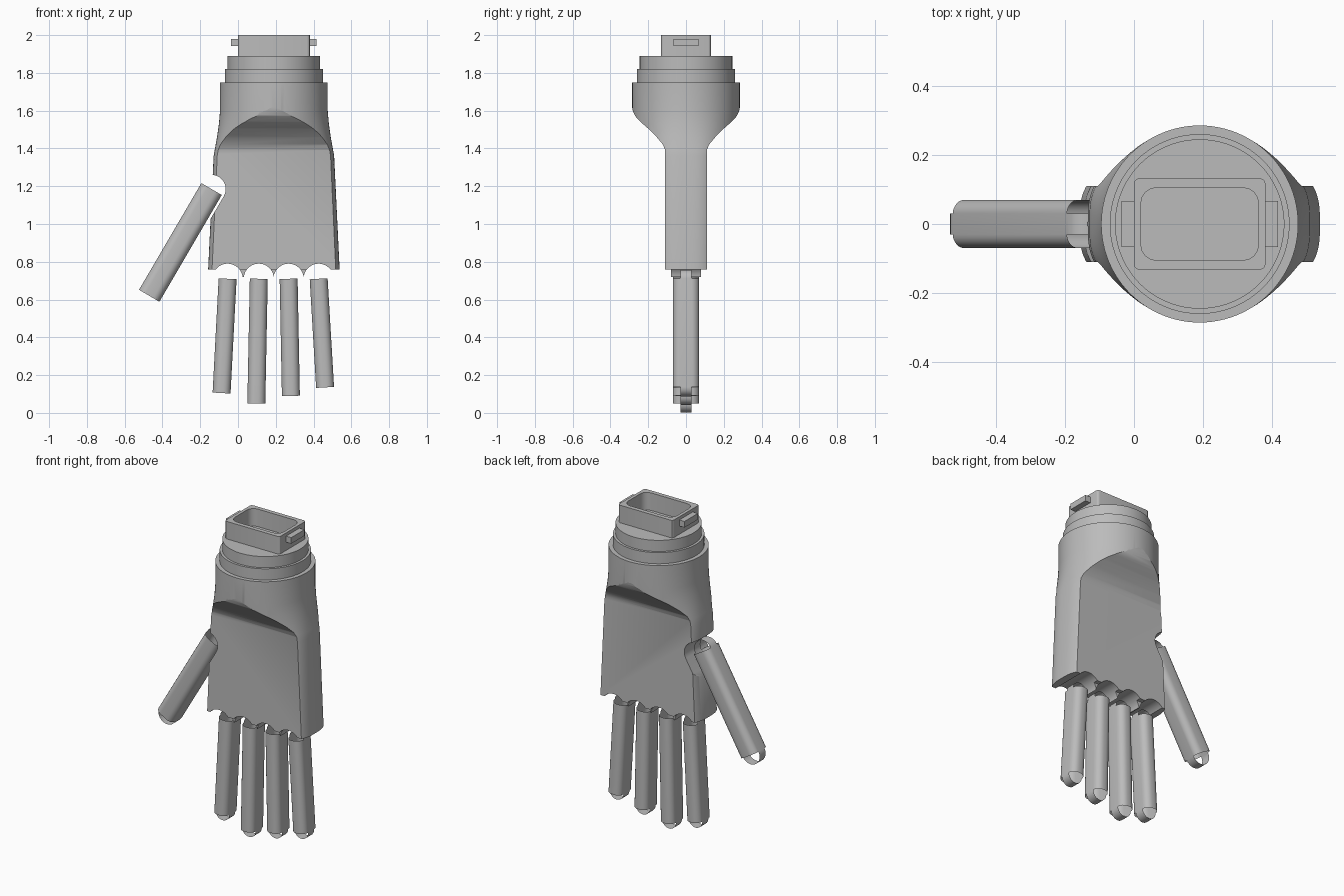
import bpy, bmesh, math
from mathutils import Vector

if "Cube" in bpy.data.objects:
    bpy.data.objects.remove(bpy.data.objects["Cube"], do_unlink=True)

CX = 0.19                      # axis of wrist and palm
GREY = (0.5, 0.5, 0.5, 1)
mat = bpy.data.materials.new("plain grey")
mat.use_nodes = True
mat.diffuse_color = GREY
mat.node_tree.nodes["Principled BSDF"].inputs["Base Color"].default_value = GREY


def make(name, bm, angle=35):
    """Turn a bmesh into a shaded object."""
    bmesh.ops.remove_doubles(bm, verts=bm.verts, dist=0.0001)
    bmesh.ops.recalc_face_normals(bm, faces=bm.faces)
    me = bpy.data.meshes.new(name)
    bm.to_mesh(me)
    bm.free()
    me.materials.append(mat)
    ob = bpy.data.objects.new(name, me)
    bpy.context.collection.objects.link(ob)
    smooth(ob, angle)
    return ob


def activate(ob):
    bpy.ops.object.select_all(action='DESELECT')
    ob.select_set(True)
    bpy.context.view_layer.objects.active = ob


def smooth(ob, angle=35):
    activate(ob)
    bpy.ops.object.shade_smooth_by_angle(angle=math.radians(angle))


def loft(bm, rings, caps=True):
    """Skin a list of closed point rings."""
    rows = [[bm.verts.new(p) for p in ring] for ring in rings]
    n = len(rows[0])
    for a, b in zip(rows, rows[1:]):
        for i in range(n):
            bm.faces.new((a[i], a[(i + 1) % n], b[(i + 1) % n], b[i]))
    if caps:
        bm.faces.new(rows[0])
        bm.faces.new(rows[-1])


def prism(name, outline, axis, lo, hi):
    """Extrude a 2D outline along the x, y or z axis."""
    def place(p, t):
        q = list(p)
        q.insert(axis, t)
        return q
    bm = bmesh.new()
    loft(bm, [[place(p, t) for p in outline] for t in (lo, hi)])
    return make(name, bm)


def box(name, x0, x1, y, z0, z1):
    return prism(name, [(x0, -y), (x1, -y), (x1, y), (x0, y)], 2, z0, z1)


def rounded(w, h, r, steps):
    """Outline of a rectangle with rounded corners."""
    pts = []
    for k, (sx, sy) in enumerate([(1, 1), (-1, 1), (-1, -1), (1, -1)]):
        for i in range(steps + 1):
            a = math.pi / 2 * (k + i / steps)
            pts.append((sx * (w - r) + r * math.cos(a), sy * (h - r) + r * math.sin(a)))
    return pts


def capsule(a, b, r, steps=20):
    """Outline of a slot from a to b in the x-z plane."""
    d = math.atan2(b[1] - a[1], b[0] - a[0])
    pts = []
    for c, start in ((b, d - math.pi / 2), (a, d + math.pi / 2)):
        for i in range(steps + 1):
            t = start + math.pi * i / steps
            pts.append((c[0] + r * math.cos(t), c[1] + r * math.sin(t)))
    return pts


def boolean(ob, cutter, op='DIFFERENCE'):
    activate(ob)
    m = ob.modifiers.new("cut", 'BOOLEAN')
    m.operation, m.object, m.solver = op, cutter, 'EXACT'
    bpy.ops.object.modifier_apply(modifier=m.name)


def oval(z, a, b, n, count=96):
    """Superellipse ring at height z."""
    pts = []
    for i in range(count):
        t = 2 * math.pi * i / count
        c, s = math.cos(t), math.sin(t)
        pts.append((CX + a * math.copysign(abs(c) ** (2 / n), c),
                    b * math.copysign(abs(s) ** (2 / n), s), z))
    return pts


# Palm and wrist shell: round cuff flowing into a wide hand
bm = bmesh.new()
loft(bm, [oval(*r) for r in [(0.76, 0.348, 0.2, 3), (1.36, 0.319, 0.2, 3),
                             (1.4, 0.312, 0.23, 2.6), (1.46, 0.301, 0.26, 2.25),
                             (1.53, 0.291, 0.28, 2.05), (1.6, 0.285, 0.285, 2),
                             (1.75, 0.285, 0.285, 2)]])
palm = make("palm", bm)

# Trim front and back flat, with a sweeping shoulder below the cuff
half = [(0.11, 0.5), (0.11, 1.39), (0.122, 1.42), (0.155, 1.46), (0.2, 1.505),
        (0.24, 1.54), (0.268, 1.57), (0.282, 1.6), (0.287, 1.63), (0.32, 2)]
trim = prism("trim", half + [(-y, z) for y, z in reversed(half)], 0, -1, 1)
boolean(palm, trim, 'INTERSECT')
web = box("knuckle_web", 0.0, 0.38, 0.08, 0.72, 0.82)
cutters = [trim]

# Finger paths: top and bottom centres in x-z, half width
fingers = {
    "first_finger": ((-0.055, 0.71), (-0.087, 0.105), 0.0475),
    "second_finger": ((0.11, 0.71), (0.097, 0.05), 0.0475),
    "third_finger": ((0.268, 0.71), (0.28, 0.09), 0.0475),
    "fourth_finger": ((0.427, 0.71), (0.461, 0.135), 0.0475),
    "thumb": ((-0.14, 1.185), (-0.47, 0.62), 0.0625),
}

for name, (top, end, w) in fingers.items():
    # Socket cut from the palm
    is_thumb = name == "thumb"
    slot = prism("socket", capsule(top, end, 0.075 if is_thumb else 0.08), 1, -0.3, 0.3)
    boolean(palm, slot)
    if not is_thumb:
        boolean(web, slot)
    cutters.append(slot)

    # Rounded sleeve along the path
    p, q = Vector((top[0], 0, top[1])), Vector((end[0], 0, end[1]))
    d = (q - p).normalized()
    side = Vector((-d.z, 0, d.x))
    up = Vector((0, 1, 0))
    bm = bmesh.new()
    section = rounded(w, 0.07, 0.04, 6)
    loft(bm, [[c + side * u + up * v for u, v in section] for c in (p, q)], caps=False)

    # Curved strap closing the middle of each end
    for c, out in ((p, -d), (q, d)):
        prev = None
        for i in range(13):
            a = math.pi * i / 12
            at = c + side * (w * math.cos(a)) + out * (w * math.sin(a))
            row = [bm.verts.new(at + up * v) for v in (-0.03, 0.03)]
            if prev:
                bm.faces.new((prev[0], prev[1], row[1], row[0]))
            prev = row
    make(name, bm, 40)

for c in cutters:
    bpy.data.objects.remove(c, do_unlink=True)
smooth(palm, 30)
smooth(web, 30)

# Stepped wrist rings
for name, r, lo, hi in (("lower_ring", 0.26, 1.75, 1.82), ("upper_ring", 0.245, 1.82, 1.89)):
    bm = bmesh.new()
    loft(bm, [oval(z, r, r, 2) for z in (lo, hi)])
    make(name, bm)

# Hollow connector on top
socket = prism("connector", [(CX + x, y) for x, y in rounded(0.19, 0.132, 0.015, 3)], 2, 1.88, 2.0)
hollow = prism("hollow", [(CX + x, y) for x, y in rounded(0.17, 0.105, 0.045, 4)], 2, 1.8, 2.1)
boolean(socket, hollow)
bpy.data.objects.remove(hollow, do_unlink=True)
smooth(socket, 30)

# Locking tabs at both ends of the connector
for name, s in (("right_tab", -1), ("left_tab", 1)):
    xs = sorted((CX + s * 0.175, CX + s * 0.226))
    box(name, xs[0], xs[1], 0.066, 1.942, 1.98)
